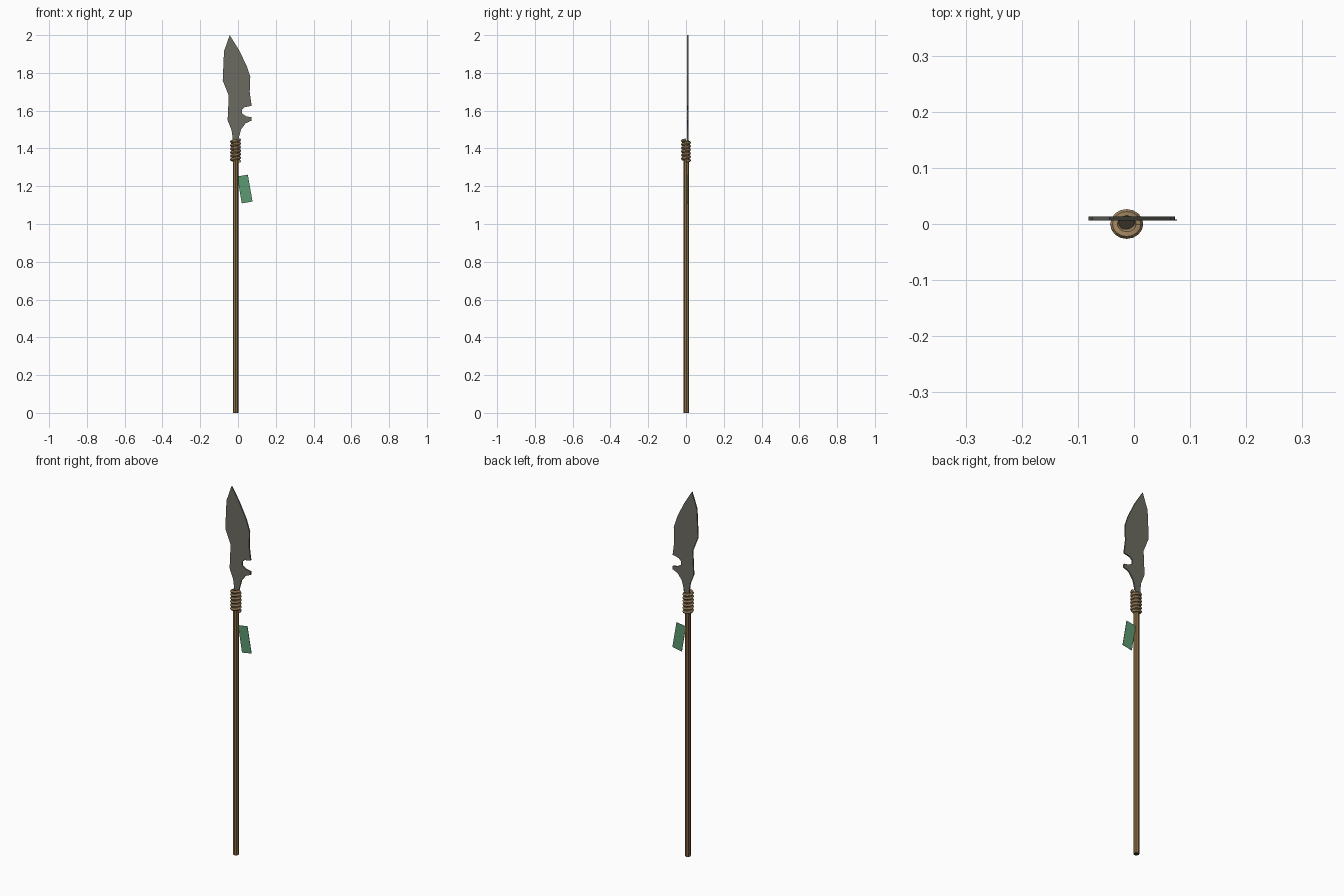
import bpy, bmesh, math

if "Cube" in bpy.data.objects:
    bpy.data.objects.remove(bpy.data.objects["Cube"])

def material(name, rgb):
    m = bpy.data.materials.new(name)
    m.diffuse_color = (*rgb, 1)
    m.use_nodes = True
    m.node_tree.nodes["Principled BSDF"].inputs["Base Color"].default_value = m.diffuse_color
    return m

steel = material("dull steel", (0.15, 0.147, 0.12))
wood = material("golden wood", (0.25, 0.15, 0.052))
red_wood = material("red brown wood", (0.20, 0.105, 0.05))
dark = material("dark wood end", (0.04, 0.03, 0.02))
rope = material("tan rope", (0.36, 0.24, 0.12))
green = material("green cloth", (0.11, 0.32, 0.17))

def make(name, bm, mats):
    bmesh.ops.recalc_face_normals(bm, faces=bm.faces)
    me = bpy.data.meshes.new(name)
    bm.to_mesh(me)
    bm.free()
    for m in mats:
        me.materials.append(m)
    ob = bpy.data.objects.new(name, me)
    bpy.context.collection.objects.link(ob)
    return ob

def plate(name, outline, y0, y1, mat):
    """Flat outline in x and z, extruded along y."""
    bm = bmesh.new()
    face = bm.faces.new([bm.verts.new((x, y0, z)) for x, z in outline])
    new = bmesh.ops.extrude_face_region(bm, geom=[face])["geom"]
    bmesh.ops.translate(bm, vec=(0, y1 - y0, 0),
                        verts=[v for v in new if isinstance(v, bmesh.types.BMVert)])
    bm.normal_update()
    bmesh.ops.triangulate(bm, faces=[f for f in bm.faces if len(f.verts) > 4])
    return make(name, bm, [mat])

CX = -0.013  # shaft axis

# blade with a hooked notch on its right edge
plate("blade", [
    (-0.044, 2.0), (0.003, 1.925), (0.045, 1.84), (0.065, 1.78), (0.062, 1.70),
    (0.072, 1.626), (0.035, 1.618), (0.020, 1.604), (0.022, 1.584), (0.044, 1.570),
    (0.072, 1.565), (0.073, 1.548), (0.040, 1.533), (0.016, 1.500), (0.004, 1.455),
    (0.0, 1.41), (-0.026, 1.41), (-0.029, 1.46), (-0.034, 1.496), (-0.055, 1.55),
    (-0.049, 1.68), (-0.081, 1.76), (-0.074, 1.915)], 0.006, 0.013, steel)

# octagonal shaft, redder on the back left, dark at the ends
bm = bmesh.new()
bmesh.ops.create_cone(bm, cap_ends=True, segments=8, radius1=0.0145,
                      radius2=0.0145, depth=1.44)
bmesh.ops.translate(bm, vec=(CX, 0.002, 0.72), verts=bm.verts)
bm.normal_update()
for f in bm.faces:
    if abs(f.normal.z) > 0.9:
        f.material_index = 2
    elif f.normal.y - f.normal.x > 0.9:
        f.material_index = 1
make("shaft", bm, [wood, red_wood, dark])

# rope binding: a tube swept along a helix
bm = bmesh.new()
turns, per, sides, tube = 6, 16, 6, 0.0085
rings = []
for i in range(turns * per + 1):
    a = 2 * math.pi * i / per
    z = 1.332 + 0.113 * i / (turns * per)
    ring = []
    for k in range(sides):
        b = 2 * math.pi * k / sides
        dr = tube * math.cos(b)
        ring.append(bm.verts.new((CX + (0.021 + dr) * math.cos(a),
                                  (0.018 + dr) * math.sin(a),
                                  z + tube * math.sin(b))))
    rings.append(ring)
for r, s in zip(rings, rings[1:]):
    for k in range(sides):
        n = (k + 1) % sides
        bm.faces.new((r[k], r[n], s[n], s[k]))
bm.faces.new(rings[0])
bm.faces.new(rings[-1])
make("rope_binding", bm, [rope])

# cloth tag hanging beside the shaft
plate("cloth_tag", [(-0.004, 1.252), (0.052, 1.261), (0.077, 1.119), (0.020, 1.109)],
      0.006, 0.008, green)
